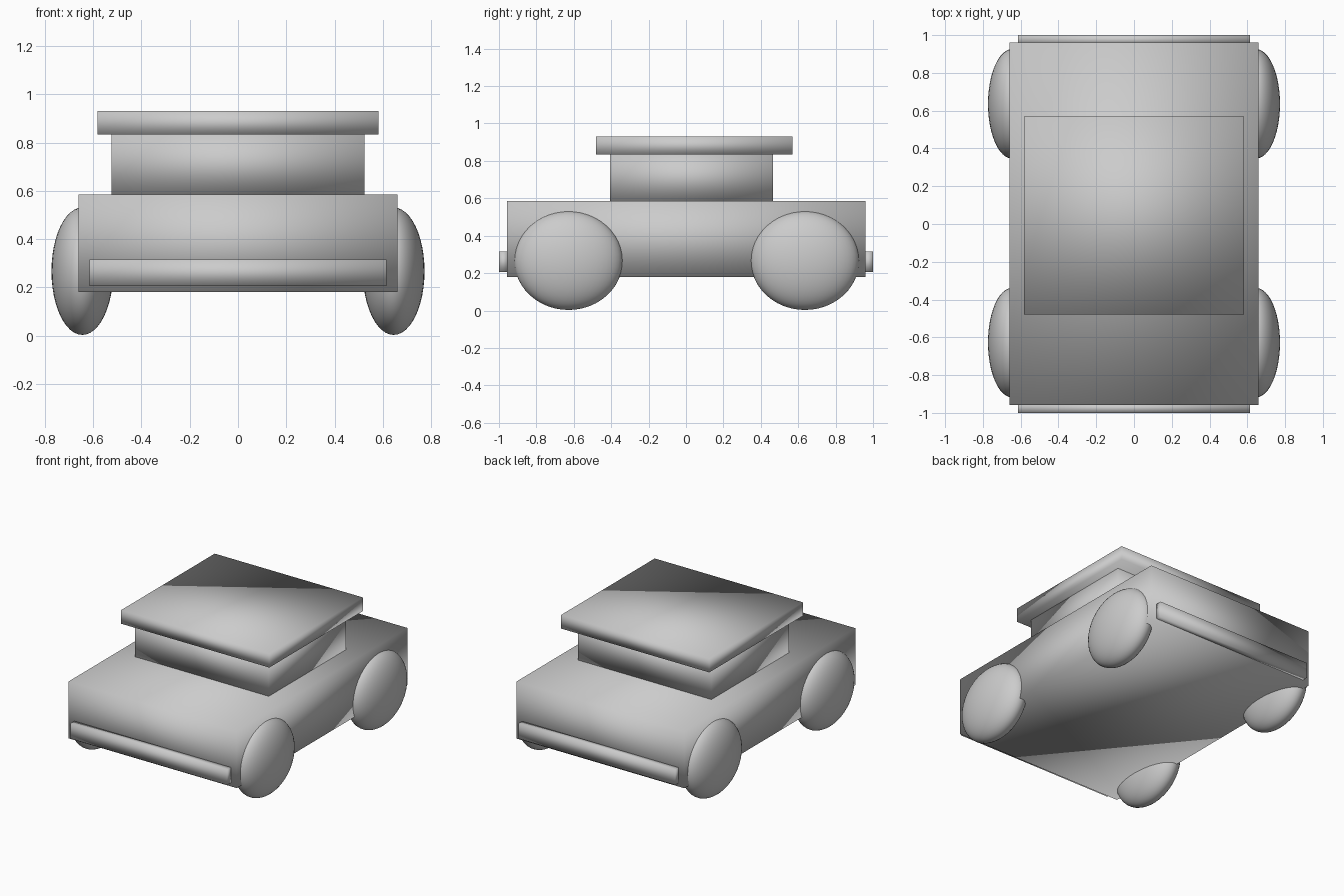
import bpy

cube = bpy.data.objects.get("Cube")
if cube:
    bpy.data.objects.remove(cube, do_unlink=True)

grey = bpy.data.materials.new("plain_grey")
grey.use_nodes = True
COLOUR = (0.6, 0.6, 0.6, 1)
grey.diffuse_color = COLOUR
for node in grey.node_tree.nodes:
    if node.type == 'BSDF_PRINCIPLED':
        node.inputs["Base Color"].default_value = COLOUR


def finish(name, scale):
    """Name, size, smooth and colour the newly added primitive."""
    ob = bpy.context.object
    ob.name = name
    ob.scale = scale
    bpy.ops.object.transform_apply(location=False, rotation=True, scale=True)
    bpy.ops.object.shade_smooth()
    ob.data.materials.append(grey)
    return ob


def box(name, half_width, y, z):
    """Smooth-shaded box, centred on x, spanning the y and z ranges."""
    centre = (0, sum(y) / 2, sum(z) / 2)
    bpy.ops.mesh.primitive_cube_add(size=1, location=centre)
    return finish(name, (2 * half_width, y[1] - y[0], z[1] - z[0]))


# Body, cabin and overhanging roof
box("body", 0.66, (-0.957, 0.96), (0.18, 0.585))
box("cabin", 0.525, (-0.405, 0.465), (0.585, 0.835))
box("roof", 0.582, (-0.48, 0.57), (0.833, 0.93))

# Bumpers
box("front_bumper", 0.615, (-1.0, -0.95), (0.206, 0.315))
box("back_bumper", 0.615, (0.95, 1.0), (0.206, 0.315))

# Flattened ball wheels, set into the body sides
for end, y in (("front", -0.628), ("back", 0.636)):
    for side, sign in (("left", 1), ("right", -1)):
        bpy.ops.mesh.primitive_uv_sphere_add(
            segments=48, ring_count=24, radius=1,
            location=(sign * 0.645, y, 0.267))
        finish(f"{end}_{side}_wheel", (0.128, 0.29, 0.264))
